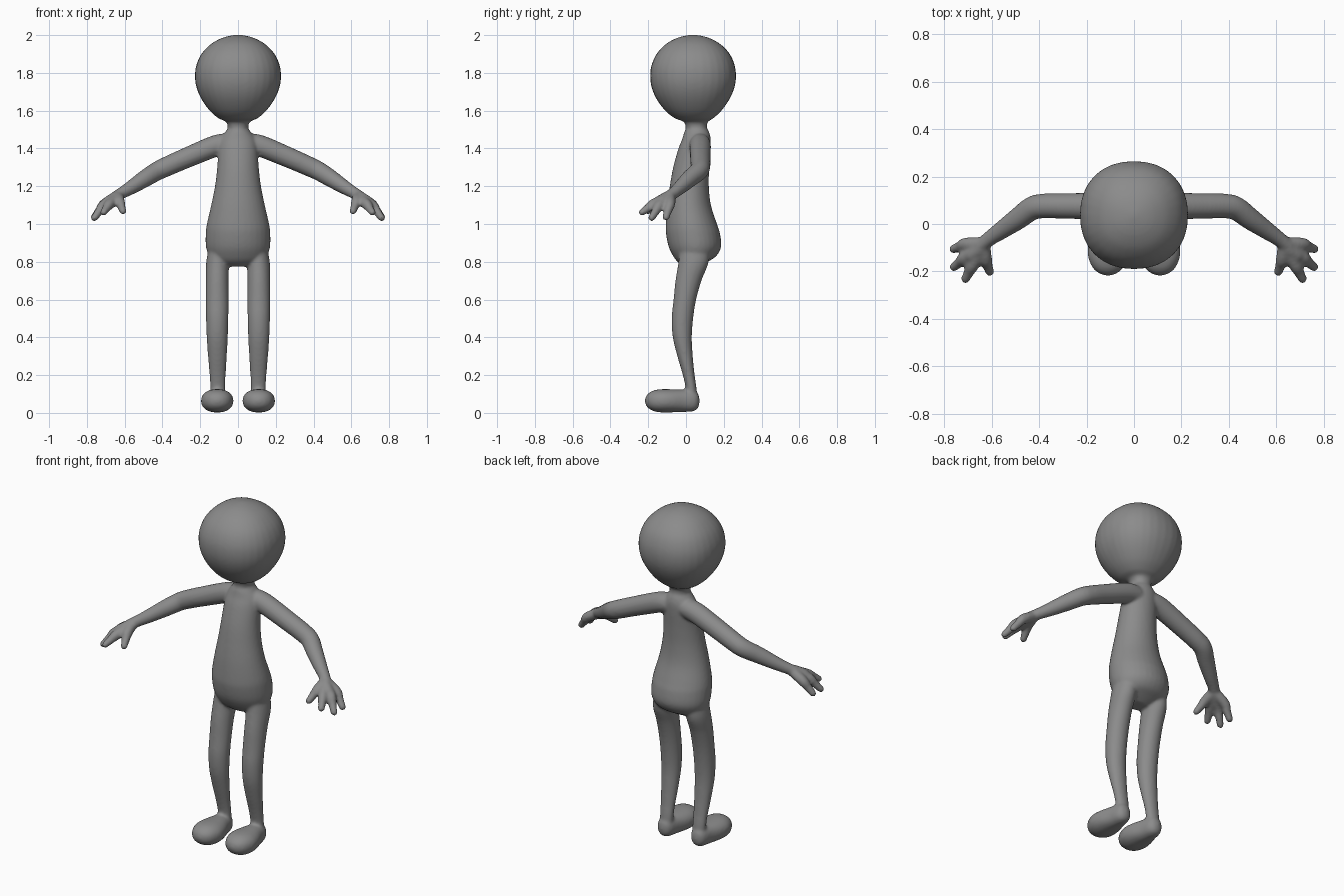
import bpy, bmesh, math
from mathutils import Vector

if "Cube" in bpy.data.objects:
    bpy.data.objects.remove(bpy.data.objects["Cube"])

SIDES = 32
bm = bmesh.new()


def catmull(a, b, c, d, t):
    return [0.5 * (2 * q + (r - p) * t + (2 * p - 5 * q + 4 * r - s) * t * t
                   + (3 * q - p - 3 * r + s) * t ** 3) for p, q, r, s in zip(a, b, c, d)]


def densify(st, n=5):
    """Smoothly interpolate a list of stations."""
    out = []
    for i in range(len(st) - 1):
        a, b, c, d = st[max(i - 1, 0)], st[i], st[i + 1], st[min(i + 2, len(st) - 1)]
        out += [catmull(a, b, c, d, k / n) for k in range(n)]
    return out + [list(st[-1])]


def skin(rings):
    """Join rings of points into a closed tube."""
    loops = [[bm.verts.new(p) for p in r] for r in rings]
    for a, b in zip(loops, loops[1:]):
        for i in range(SIDES):
            j = (i + 1) % SIDES
            bm.faces.new((a[i], a[j], b[j], b[i]))
    bm.faces.new(loops[0][::-1])
    bm.faces.new(loops[-1])


def oval(ru, rv, power=2.0):
    """Points of a (super)ellipse."""
    pts = []
    for i in range(SIDES):
        t = 2 * math.pi * i / SIDES
        c, s = math.cos(t), math.sin(t)
        pts.append((ru * math.copysign(abs(c) ** (2 / power), c),
                    rv * math.copysign(abs(s) ** (2 / power), s)))
    return pts


def upright(stations, side=1, power=2.0):
    """Loft along z; station = z, x centre, x radius, y front, y back."""
    rings = []
    for z, x, rx, y0, y1 in densify(stations):
        rings.append([(side * (x + u), (y0 + y1) / 2 + v, z)
                      for u, v in oval(max(rx, .003), max((y1 - y0) / 2, .003), power)])
    skin(rings)


def limb(stations, side=1):
    """Round tube with domed ends; station = x, y, z, radius."""
    st = densify(stations)
    pts = [Vector(s[:3]) for s in st]
    rad = [s[3] for s in st]
    d0, d1 = (pts[0] - pts[1]).normalized(), (pts[-1] - pts[-2]).normalized()
    dome = [math.radians(a) for a in (20, 40, 60, 75, 86)]
    head = [(pts[0] + d0 * rad[0] * math.sin(a), rad[0] * math.cos(a)) for a in reversed(dome)]
    tail = [(pts[-1] + d1 * rad[-1] * math.sin(a), rad[-1] * math.cos(a)) for a in dome]
    path = head + list(zip(pts, rad)) + tail
    rings = []
    for i, (p, r) in enumerate(path):
        t = (path[min(i + 1, len(path) - 1)][0] - path[max(i - 1, 0)][0]).normalized()
        u = t.cross(Vector((.3, -.8, .5))).normalized()
        v = t.cross(u)
        ring = [p + u * a + v * b for a, b in oval(r, r)]
        rings.append([(side * q.x, q.y, q.z) for q in ring])
    skin(rings)


# head
upright([(1.50, 0, .052, .0, .11), (1.54, 0, .062, -.01, .115), (1.56, 0, .104, -.06, .145),
         (1.60, 0, .15, -.11, .188), (1.66, 0, .193, -.155, .23), (1.72, 0, .219, -.181, .256),
         (1.78, 0, .228, -.190, .265), (1.84, 0, .221, -.183, .258), (1.90, 0, .194, -.156, .232),
         (1.95, 0, .147, -.11, .185), (1.98, 0, .096, -.059, .134), (1.995, 0, .05, -.013, .088),
         (2.002, 0, .005, .033, .043)], power=2.2)

# torso and neck
upright([(.775, 0, .07, -.01, .07), (.80, 0, .125, -.045, .115), (.83, 0, .153, -.068, .16),
         (.88, 0, .17, -.092, .186), (.95, 0, .171, -.106, .18), (1.0, 0, .165, -.107, .164),
         (1.1, 0, .142, -.10, .132), (1.2, 0, .122, -.086, .121), (1.3, 0, .11, -.068, .123),
         (1.4, 0, .104, -.04, .13), (1.45, 0, .094, -.02, .131), (1.485, 0, .07, -.01, .123),
         (1.51, 0, .054, .0, .112), (1.56, 0, .054, .0, .11)])

for side in (1, -1):
    # leg
    upright([(.90, .10, .05, -.03, .12), (.80, .108, .060, -.04, .12), (.70, .11, .060, -.056, .082),
             (.60, .11, .060, -.066, .054), (.50, .11, .059, -.076, .038),
             (.40, .11, .056, -.07, .031), (.30, .109, .050, -.046, .036),
             (.20, .108, .043, -.017, .046), (.13, .107, .040, -.002, .056),
             (.05, .107, .038, .0, .06)], side)

    # foot, lofted from toe to heel; station = y, half width, half height
    foot = [(-.218, .006, .005), (-.21, .034, .027), (-.19, .060, .046), (-.16, .077, .058),
            (-.12, .086, .062), (-.07, .079, .061), (-.01, .059, .059), (.035, .048, .056),
            (.058, .036, .045), (.069, .018, .024), (.072, .005, .005)]
    skin([[(side * (.11 + u), y, .064 + v) for u, v in oval(max(w, .003), max(h, .003), 2.2)]
          for y, w, h in densify(foot)])

    # arm
    limb([(.05, .074, 1.425, .054), (.12, .075, 1.413, .057), (.28, .076, 1.347, .054),
          (.38, .076, 1.303, .052), (.43, .066, 1.279, .050), (.49, .022, 1.242, .046),
          (.56, -.027, 1.197, .038), (.61, -.062, 1.167, .032), (.65, -.095, 1.143, .030)], side)

    # palm and fingers, each starting at the wrist
    for knuckle, tip in (((.708, -.085, 1.105), (.762, -.106, 1.036)),
                         ((.710, -.140, 1.100), (.760, -.182, 1.033)),
                         ((.680, -.172, 1.105), (.711, -.232, 1.062)),
                         ((.627, -.145, 1.120), (.609, -.202, 1.068))):
        mid = [(a + b) / 2 for a, b in zip(knuckle, tip)]
        limb([(.635, -.085, 1.148, .029), (*knuckle, .028), (*mid, .0225), (*tip, .019)], side)
    limb([(.65, -.105, 1.138, .033), (.685, -.13, 1.117, .032)], side)

bmesh.ops.recalc_face_normals(bm, faces=bm.faces)
mesh = bpy.data.meshes.new("body")
bm.to_mesh(mesh)
bm.free()
body = bpy.data.objects.new("body", mesh)
bpy.context.collection.objects.link(body)

# blend all the parts into one smooth skin
remesh = body.modifiers.new("blend", 'REMESH')
remesh.mode = 'VOXEL'
remesh.voxel_size = .008
remesh.use_smooth_shade = True
soften = body.modifiers.new("soften", 'SMOOTH')
soften.factor = .5
soften.iterations = 8

grey = bpy.data.materials.new("grey")
grey.diffuse_color = (.26, .26, .26, 1)
grey.use_nodes = True
grey.node_tree.nodes["Principled BSDF"].inputs["Base Color"].default_value = grey.diffuse_color
mesh.materials.append(grey)
